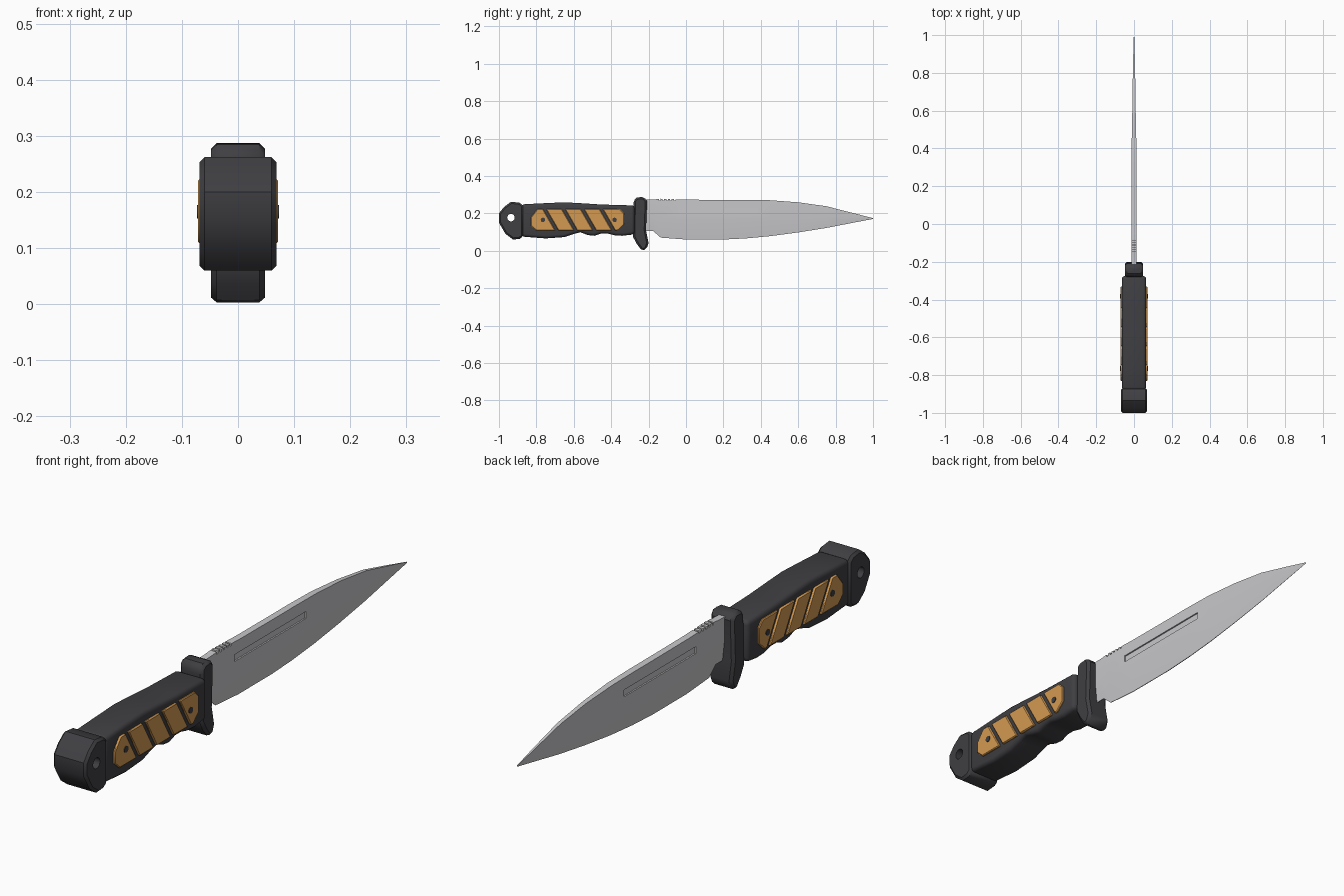
import bpy, bmesh, math
from mathutils import Matrix

cube = bpy.data.objects.get("Cube")
if cube:
    bpy.data.objects.remove(cube, do_unlink=True)


def material(name, color, rough, metal=0.0):
    m = bpy.data.materials.new(name)
    m.use_nodes = True
    m.diffuse_color = (*color, 1)
    bsdf = next(n for n in m.node_tree.nodes if n.type == 'BSDF_PRINCIPLED')
    bsdf.inputs["Base Color"].default_value = (*color, 1)
    bsdf.inputs["Roughness"].default_value = rough
    bsdf.inputs["Metallic"].default_value = metal
    return m


BLACK = material("charcoal", (0.05, 0.05, 0.056), 0.6)
STEEL = material("steel", (0.58, 0.58, 0.6), 0.4)
TAN = material("tan", (0.65, 0.32, 0.085), 0.6)


def finish(name, bm, mat):
    bmesh.ops.recalc_face_normals(bm, faces=bm.faces)
    mesh = bpy.data.meshes.new(name)
    bm.to_mesh(mesh)
    bm.free()
    mesh.materials.append(mat)
    obj = bpy.data.objects.new(name, mesh)
    bpy.context.collection.objects.link(obj)
    return obj


def activate(obj):
    bpy.ops.object.select_all(action='DESELECT')
    obj.select_set(True)
    bpy.context.view_layer.objects.active = obj


def slab(name, profile, x0, x1, mat, bevel=0.0, segments=1):
    """Side profile of (y, z) points extruded from x0 to x1."""
    bm = bmesh.new()
    face = bm.faces.new([bm.verts.new((x0, y, z)) for y, z in profile])
    ext = bmesh.ops.extrude_face_region(bm, geom=[face])["geom"]
    bmesh.ops.translate(bm, vec=(x1 - x0, 0, 0),
                        verts=[v for v in ext if isinstance(v, bmesh.types.BMVert)])
    obj = finish(name, bm, mat)
    if bevel:
        mod = obj.modifiers.new("bevel", 'BEVEL')
        mod.width, mod.segments = bevel, segments
        mod.limit_method, mod.angle_limit = 'ANGLE', math.radians(50)
        activate(obj)
        bpy.ops.object.modifier_apply(modifier=mod.name)
    return obj


def rod(name, y, z, radius, x0, x1, mat, sides=20):
    bm = bmesh.new()
    turn = Matrix.Translation(((x0 + x1) / 2, y, z)) @ Matrix.Rotation(math.pi / 2, 4, 'Y')
    bmesh.ops.create_cone(bm, cap_ends=True, segments=sides, radius1=radius,
                          radius2=radius, depth=abs(x1 - x0), matrix=turn)
    return finish(name, bm, mat)


def cut(obj, cutter):
    mod = obj.modifiers.new("cut", 'BOOLEAN')
    mod.operation, mod.solver, mod.object = 'DIFFERENCE', 'EXACT', cutter
    activate(obj)
    bpy.ops.object.modifier_apply(modifier=mod.name)
    bpy.data.objects.remove(cutter, do_unlink=True)


def smooth(obj, degrees=35):
    activate(obj)
    bpy.ops.object.shade_smooth_by_angle(angle=math.radians(degrees))


def box(y0, y1, z0, z1):
    return [(y0, z0), (y1, z0), (y1, z1), (y0, z1)]


# Blade: stations of y, edge height, spine height, half thickness
stations = [(-.24, .105, .272, .013), (-.175, .105, .274, .013), (-.135, .07, .278, .013),
            (0, .06, .273, .013), (.2, .06, .272, .013), (.32, .066, .272, .013),
            (.45, .078, .27, .012), (.6, .098, .259, .009), (.75, .122, .238, .007),
            (.9, .151, .2, .004), (1, .17, .174, .001)]
bm = bmesh.new()
rings = []
for y, low, high, t in stations:
    mid = low + (high - low) * .5
    rings.append([bm.verts.new(p) for p in (
        (t, y, high), (t * .95, y, mid), (t * .1, y, low),
        (-t * .1, y, low), (-t * .95, y, mid), (-t, y, high))])
for a, b in zip(rings, rings[1:]):
    for i in range(6):
        j = (i + 1) % 6
        bm.faces.new((a[i], a[j], b[j], b[i]))
bm.faces.new(rings[0])
bm.faces.new(rings[-1][::-1])
blade = finish("blade", bm, STEEL)

# Side grooves and thumb notches on the spine
for s in (-1, 1):
    cut(blade, slab("groove_cutter", box(-.04, .385, .2, .226), s * .007, s * .05, STEEL))
for i in range(5):
    y = -.145 + i * .02
    cut(blade, slab("notch_cutter", box(y, y + .008, .268, .3), -.05, .05, STEEL))
smooth(blade, 25)

# Guard
guard = slab("guard", [(-.28, .25), (-.28, .27), (-.262, .285), (-.225, .288), (-.208, .265),
                       (-.214, .11), (-.2, .04), (-.212, .008), (-.235, 0), (-.262, .035),
                       (-.284, .075)], -.048, .048, BLACK, .01)
smooth(guard)

# Handle with finger grooves underneath
handle = slab("handle", [(-.88, .248), (-.76, .254), (-.65, .259), (-.56, .254), (-.45, .247),
                         (-.275, .242), (-.275, .088), (-.34, .08), (-.38, .082), (-.42, .092),
                         (-.455, .092), (-.49, .08), (-.525, .084), (-.565, .099), (-.6, .09),
                         (-.65, .073), (-.75, .066), (-.88, .076)],
              -.064, .064, BLACK, .016, 3)
smooth(handle, 40)

# Pommel with lanyard hole
pommel = slab("pommel", [(-1, .2), (-.972, .235), (-.935, .262), (-.89, .257), (-.87, .24),
                         (-.87, .078), (-.89, .063), (-.925, .06), (-.965, .09), (-1, .15)],
              -.069, .069, BLACK, .009)
cut(pommel, rod("hole_cutter", -.936, .177, .02, -.2, .2, BLACK))
smooth(pommel)

# Grip panels divided by slanted gaps, and their screws
LOW, HIGH, GAP, SLANT = .108, .223, .017, .066
starts = [-.765 + i * .101 for i in range(4)]      # upper end of each gap
pieces = [[(-.83, .178), (-.795, HIGH), (starts[0], HIGH),
           (starts[0] + SLANT, LOW), (-.8, LOW), (-.83, .135)]]
for a, b in zip(starts, starts[1:]):
    pieces.append([(a + GAP, HIGH), (b, HIGH), (b + SLANT, LOW), (a + GAP + SLANT, LOW)])
last = starts[-1] + GAP
pieces.append([(last, HIGH), (-.355, HIGH), (-.332, .2), (-.332, .14), (-.365, LOW),
               (last + SLANT, LOW)])
for s, side in ((1, "left"), (-1, "right")):
    for i, outline in enumerate(pieces):
        smooth(slab(f"{side}_grip_panel_{i + 1}", outline, s * .055, s * .071, TAN, .003))
    for label, y in (("rear", -.765), ("front", -.382)):
        smooth(rod(f"{side}_{label}_screw", y, .165, .012, s * .06, s * .0735, BLACK, 12))
